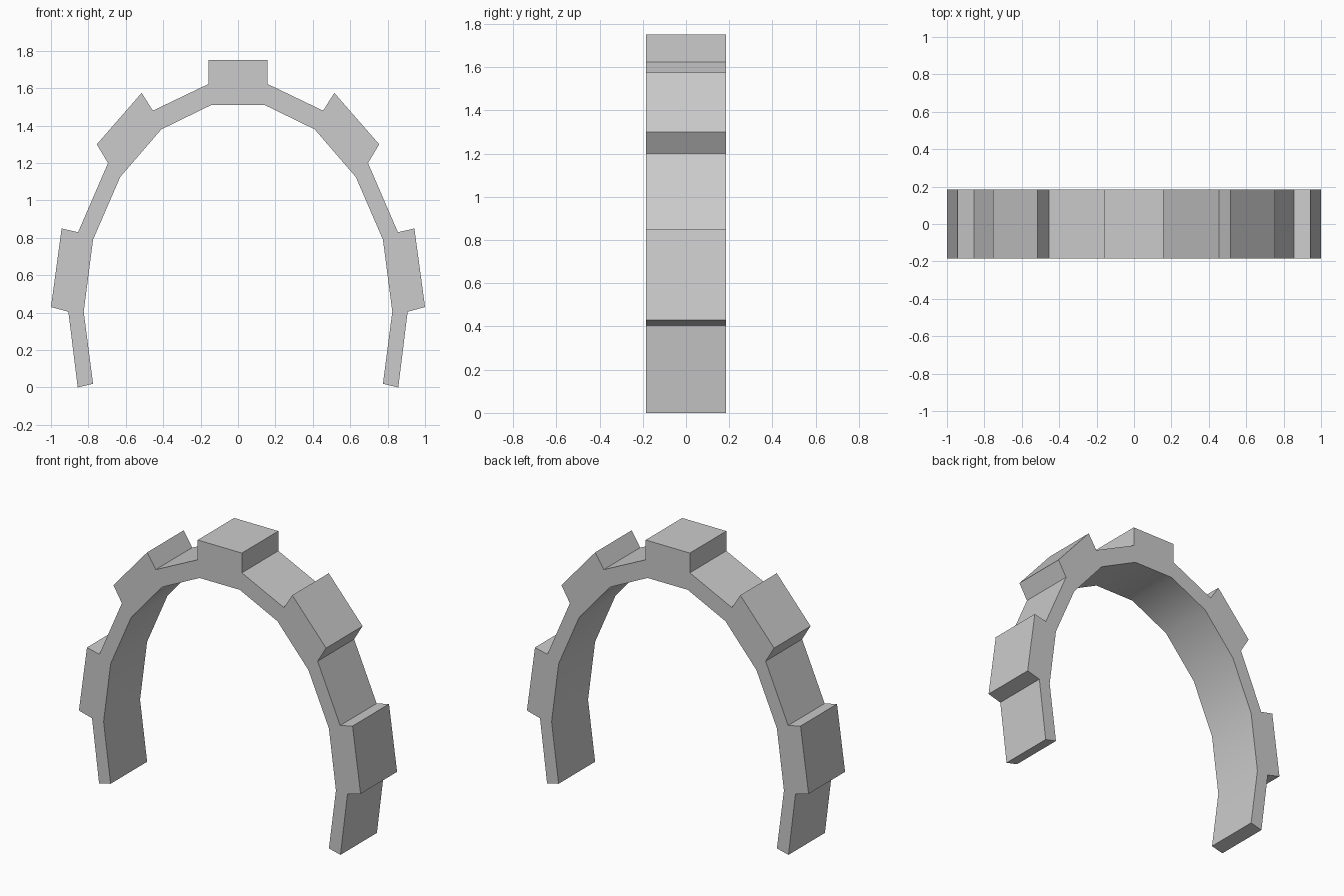
import bpy, bmesh, math
from mathutils import Vector

if "Cube" in bpy.data.objects:
    bpy.data.objects.remove(bpy.data.objects["Cube"])

HALF_DEPTH = 0.185

# Right half of the arch outline: outer stepped edge, foot to keystone
outer = [(0.857, 0.0), (0.907, 0.405), (1.0, 0.43), (0.943, 0.85),
         (0.855, 0.83), (0.695, 1.20), (0.755, 1.30), (0.515, 1.575),
         (0.455, 1.48), (0.157, 1.623), (0.157, 1.75)]
# Inner edge, keystone to foot
inner = [(0.143, 1.51), (0.41, 1.38), (0.63, 1.125), (0.775, 0.79),
         (0.825, 0.405), (0.775, 0.02)]


def mirrored(points):
    return [(-x, z) for x, z in reversed(points)]


outline = outer + mirrored(outer) + mirrored(inner) + inner[:]
# closed loop: outer right, outer left, inner left, inner right

# Arch ring with raised stones, extruded front to back
bm = bmesh.new()
front = bm.faces.new([bm.verts.new((x, -HALF_DEPTH, z)) for x, z in outline])
ext = bmesh.ops.extrude_face_region(bm, geom=[front], use_keep_orig=True)
moved = [g for g in ext["geom"] if isinstance(g, bmesh.types.BMVert)]
bmesh.ops.translate(bm, verts=moved, vec=Vector((0, 2 * HALF_DEPTH, 0)))
bmesh.ops.recalc_face_normals(bm, faces=bm.faces)

mesh = bpy.data.meshes.new("stone_arch")
bm.to_mesh(mesh)
bm.free()
arch = bpy.data.objects.new("stone_arch", mesh)
bpy.context.collection.objects.link(arch)

# Soft underside, crisp stone edges
bpy.context.view_layer.objects.active = arch
arch.select_set(True)
bpy.ops.object.shade_smooth_by_angle(angle=math.radians(30))
